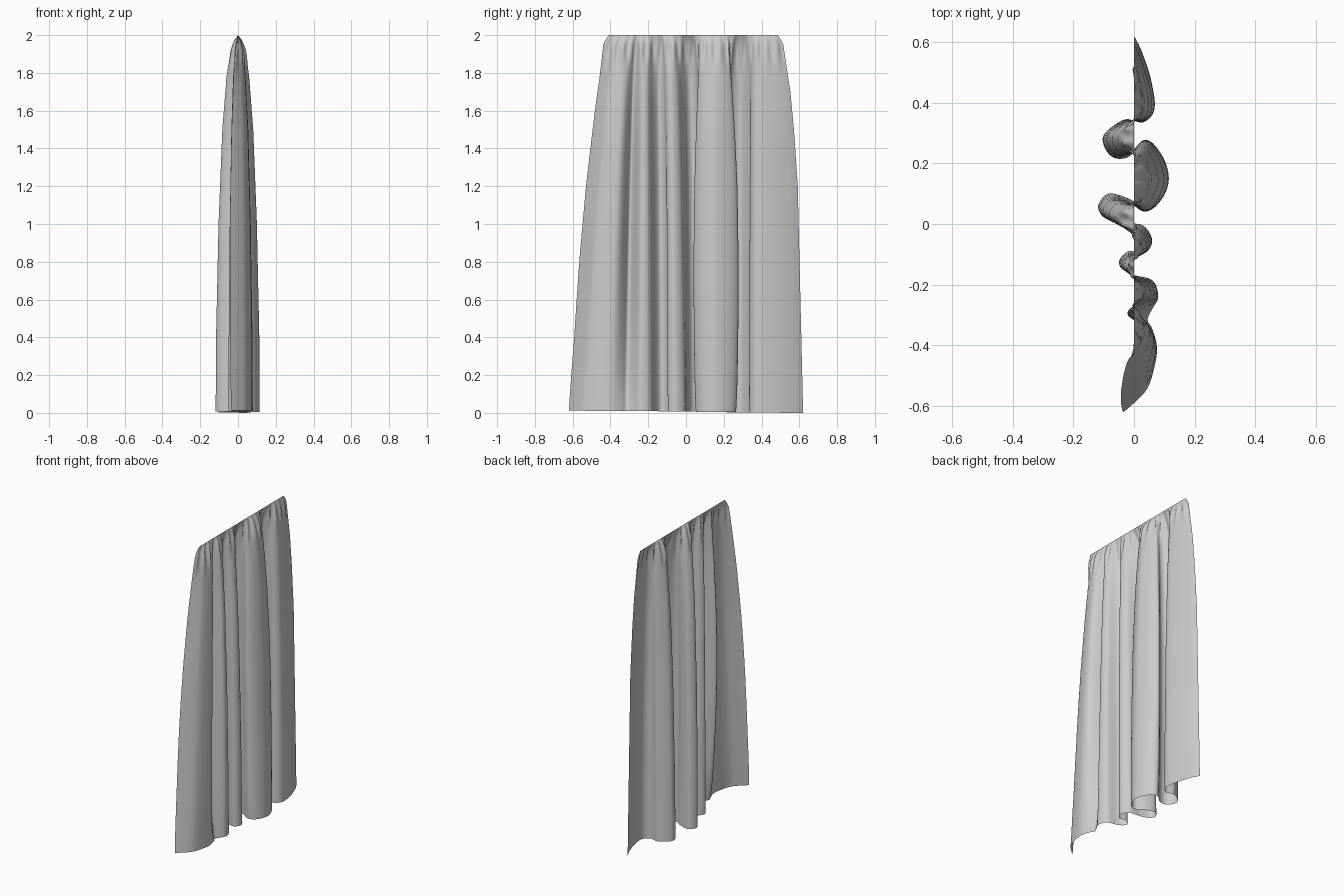
import bpy, bmesh, math
from mathutils import Vector

if "Cube" in bpy.data.objects:
    bpy.data.objects.remove(bpy.data.objects["Cube"])

# Hem path seen from above (x, y)
HEM = [(-.035, -.62), (.0, -.59), (.045, -.54), (.07, -.46), (.075, -.40), (.06, -.345),
       (.045, -.315), (.06, -.28), (.08, -.24), (.06, -.185), (-.01, -.165), (-.05, -.13), (-.02, -.09),
       (.035, -.095), (.06, -.055), (.03, -.005), (-.04, .005), (-.10, .025),
       (-.118, .06), (-.085, .10), (-.02, .085), (.04, .052), (.09, .08), (.115, .15),
       (.09, .23), (.04, .265), (-.02, .22), (-.07, .22), (-.10, .26), (-.095, .30),
       (-.03, .345), (.03, .335), (.068, .38), (.055, .48), (.025, .57), (.0, .62)]
# Drift of single folds at mid height: hem point, x shift, y shift, width
DRIFT = [(0, -.012, -.01, .05), (6, -.06, 0, .05), (21, 0, -.02, .06), (25, 0, .025, .06)]
# Height profiles: fold depth, and gathering at the two side edges
DEPTH = [(0, 1), (.4, .98), (1, .87), (1.5, .70), (1.8, .50), (1.9, .37), (1.97, .18), (2, 0)]
GATHER_A = [(0, 0), (.4, .17), (.8, .31), (1.2, .48), (1.6, .69), (1.8, .81), (1.96, .88), (2, 1)]
GATHER_B = [(0, 0), (.8, .14), (1.2, .21), (1.5, .36), (1.7, .5), (1.96, .79), (2, 1)]
TOP_A, TOP_B = -.41, .485


def lerp_table(table, z):
    for (z0, v0), (z1, v1) in zip(table, table[1:]):
        if z <= z1:
            return v0 + (v1 - v0) * (z - z0) / (z1 - z0)
    return table[-1][1]


def spline(points, steps):
    p = [Vector(q) for q in points]
    p = [2 * p[0] - p[1]] + p + [2 * p[-1] - p[-2]]
    out = []
    for i in range(1, len(p) - 2):
        a, b, c, d = p[i - 1:i + 3]
        for k in range(steps):
            t = k / steps
            out.append(.5 * (2 * b + (c - a) * t + (2 * a - 5 * b + 4 * c - d) * t * t
                             + (3 * b - a - 3 * c + d) * t ** 3))
    return out + [p[-2]]


hem = spline(HEM, 5)
arc = [0]
for a, b in zip(hem, hem[1:]):
    arc.append(arc[-1] + (b - a).length)

# Curtain sheet: folds fade and gather towards the straight top edge
heights = [i * .1 for i in range(18)] + [1.78, 1.84, 1.88, 1.92, 1.95, 1.975, 2]
bm = bmesh.new()
rows = []
for z in heights:
    row = []
    mid = max(0, math.sin(math.pi * z / 2)) ** .7
    for p, s in zip(hem, arc):
        u = s / arc[-1]
        g = lerp_table(GATHER_A, z) * (1 - u) + lerp_table(GATHER_B, z) * u
        top_y = TOP_A + (TOP_B - TOP_A) * u
        pinch = .008 * math.exp(-((z - 1.92) / .06) ** 2) * math.sin(44 * math.pi * u) * (z < 2)
        x = p.x * lerp_table(DEPTH, z) + pinch
        y = p.y * (1 - g) + top_y * g
        for i, dx, dy, width in DRIFT:
            f = mid * math.exp(-((s - arc[5 * i]) / width) ** 2)
            x += dx * f
            y += dy * f
        lift = .012 * (1 - u) * (1 - z / 2)
        row.append(bm.verts.new((x, y, z + lift)))
    rows.append(row)
for lo, hi in zip(rows, rows[1:]):
    for i in range(len(lo) - 1):
        bm.faces.new((lo[i], lo[i + 1], hi[i + 1], hi[i]))
mesh = bpy.data.meshes.new("curtain")
bm.to_mesh(mesh)
bm.free()
for f in mesh.polygons:
    f.use_smooth = True
curtain = bpy.data.objects.new("curtain", mesh)
bpy.context.collection.objects.link(curtain)
